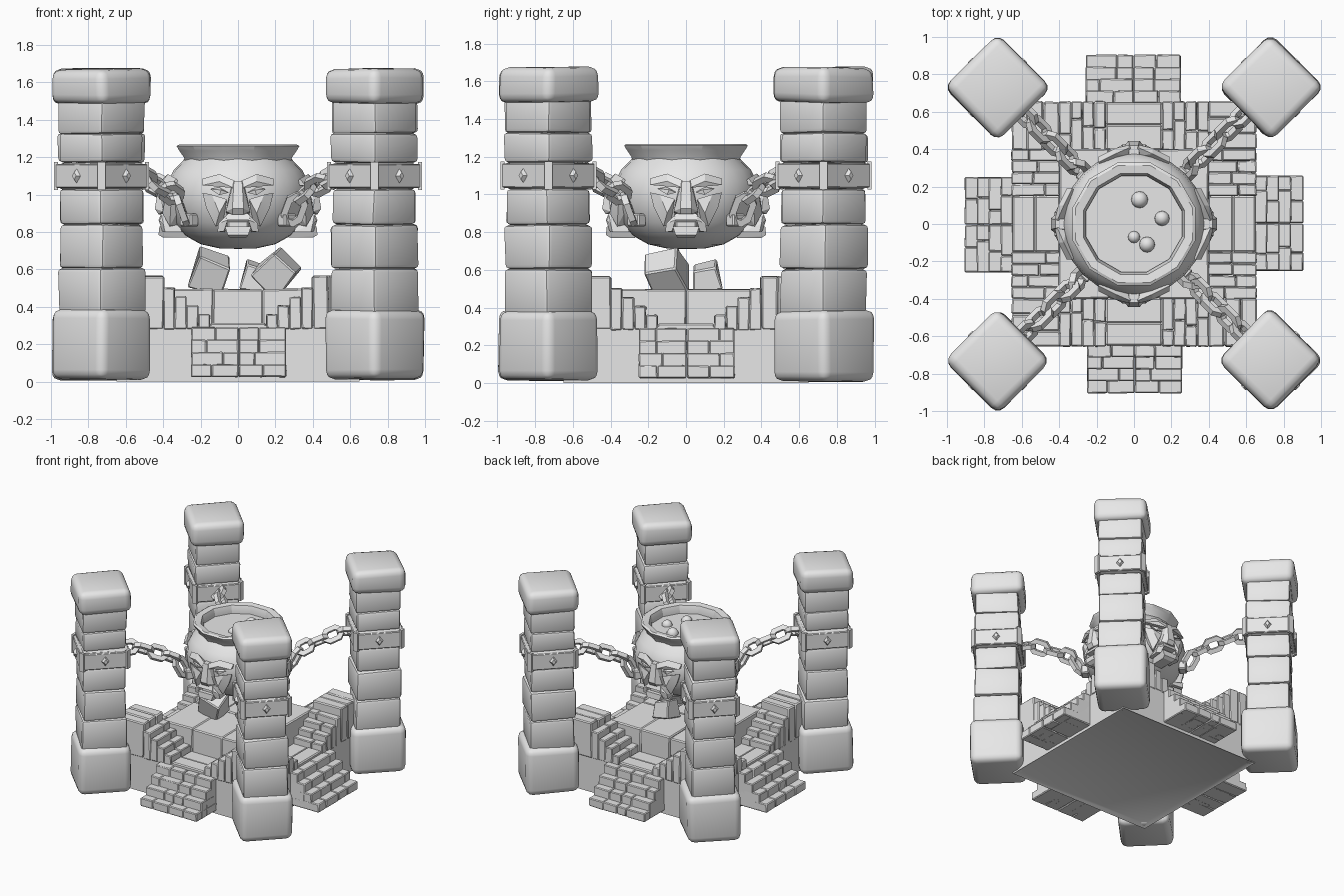
import bpy, bmesh, math, random
from mathutils import Matrix, Vector

if "Cube" in bpy.data.objects:
    bpy.data.objects.remove(bpy.data.objects["Cube"])

random.seed(4)
T, R = Matrix.Translation, Matrix.Rotation
stone = bpy.data.materials.new("grey stone")
stone.diffuse_color = (0.8, 0.8, 0.8, 1)
stone.use_nodes = True
stone.node_tree.nodes["Principled BSDF"].inputs["Base Color"].default_value = stone.diffuse_color
QUARTERS = [R(k * math.pi / 2, 4, 'Z') for k in range(4)]


def merge(bm, part, mat):
    """Add a finished piece to a part's mesh."""
    bmesh.ops.recalc_face_normals(part, faces=part.faces)
    part.transform(mat)
    me = bpy.data.meshes.new("piece")
    part.to_mesh(me)
    part.free()
    bm.from_mesh(me)
    bpy.data.meshes.remove(me)


def box(bm, lo, hi, mat=Matrix(), bevel=0.008, seg=1, jit=0.0):
    """Bevelled stone block between two corners."""
    p = bmesh.new()
    bmesh.ops.create_cube(p, size=1)
    for v in p.verts:
        v.co = Vector([(l + h) / 2 + c * (h - l) for l, h, c in zip(lo, hi, v.co)])
        v.co += Vector([random.uniform(-jit, jit) for _ in range(3)])
    if bevel:
        bmesh.ops.bevel(p, geom=p.edges[:], offset=bevel, segments=seg, profile=0.5, affect='EDGES')
    merge(bm, p, mat)


def hull(bm, pts, mat=Matrix(), mirror=False):
    """Faceted convex piece, optionally mirrored in x."""
    for s in ((1, -1) if mirror else (1,)):
        p = bmesh.new()
        for x, y, z in pts:
            p.verts.new((x * s, y, z))
        bmesh.ops.convex_hull(p, input=p.verts[:])
        merge(bm, p, mat)


def lathe(bm, profile, n, turn=0.0):
    """Revolve (radius, z) points about z; ends at radius 0 close up."""
    p = bmesh.new()
    rings = []
    for r, z in profile:
        rings.append([p.verts.new((r * math.sin(turn + 2 * math.pi * i / n),
                                   r * math.cos(turn + 2 * math.pi * i / n), z)) for i in range(n)])
    for a, b in zip(rings, rings[1:]):
        for i in range(n):
            p.faces.new((a[i], a[(i + 1) % n], b[(i + 1) % n], b[i]))
    bmesh.ops.remove_doubles(p, verts=p.verts[:], dist=1e-5)
    merge(bm, p, Matrix())


def link(bm, a, b, roll, width=0.06, bar=0.017):
    """Angular chain link with square bars reaching from a to b."""
    a, b = Vector(a), Vector(b)
    h = (b - a).length / 2 + 0.022
    p = bmesh.new()
    outline = [(h, .4), (h * .55, 1), (-h * .55, 1), (-h, .4), (-h, -.4), (-h * .55, -1), (h * .55, -1), (h, -.4)]
    rings = []
    for x, w in outline:
        o, i = Vector((x, w * width)), Vector((x * (1 - 2 * bar / h), w * (width - 2 * bar)))
        rings.append([p.verts.new((q.x, q.y, z)) for q, z in ((o, bar), (o, -bar), (i, -bar), (i, bar))])
    for k in range(8):
        for j in range(4):
            p.faces.new((rings[k][j], rings[k][(j + 1) % 4], rings[(k + 1) % 8][(j + 1) % 4], rings[(k + 1) % 8][j]))
    aim = (b - a).to_track_quat('X', 'Z').to_matrix().to_4x4()
    merge(bm, p, T((a + b) / 2) @ aim @ R(roll, 4, 'X'))


def finish(bm, name, angle=35):
    me = bpy.data.meshes.new(name)
    bm.to_mesh(me)
    bm.free()
    me.materials.append(stone)
    ob = bpy.data.objects.new(name, me)
    bpy.context.collection.objects.link(ob)
    bpy.ops.object.select_all(action='DESELECT')
    ob.select_set(True)
    bpy.context.view_layer.objects.active = ob
    bpy.ops.object.shade_smooth_by_angle(angle=math.radians(angle))


# Platform with a recessed underside
bm = bmesh.new()
bmesh.ops.create_cube(bm, size=1, matrix=T((0, 0, .15)) @ Matrix.Diagonal((1.3, 1.3, .3, 1)))
bottom = [f for f in bm.faces if f.normal.z < -.9]
bmesh.ops.inset_region(bm, faces=bottom, thickness=.05)
bmesh.ops.translate(bm, verts=bottom[0].verts[:], vec=(0, 0, .02))
finish(bm, "platform")

# Raised centre floor
bm = bmesh.new()
for i in range(3):
    for j in range(2):
        x, y = -.4 + i * .8 / 3, -.4 + j * .4
        box(bm, (x, y, .28), (x + .8 / 3, y + .4, .495), jit=.004)
finish(bm, "centre_floor")

# Inner steps climbing from each landing to the corner blocks
bm = bmesh.new()
for M in QUARTERS:
    box(bm, (-.15, -.65, .28), (.15, -.53, .315), M)
    box(bm, (-.15, -.53, .28), (.15, -.395, .31), M)
    for s in (-1, 1):
        for k in range(4):
            a, b = sorted((s * (.15 + .0625 * k), s * (.2125 + .0625 * k)))
            cut = random.uniform(-.57, -.47)
            top = .36 + .047 * k
            box(bm, (a, -.655, .28), (b, cut, top), M, .006, jit=.003)
            box(bm, (a, cut, .28), (b, -.395, top), M, .006, jit=.003)
    # corner block made of upright slabs
    for k in range(3):
        x = .4 + .085 * k
        box(bm, (x, -.655, .28), (x + .085, -.395, .565), M, .008, jit=.004)
finish(bm, "inner_steps")

# Outer stairs on the four sides
bm = bmesh.new()
for M in QUARTERS:
    for k in range(4):
        y = -.905 + .064 * k
        for x in (-.25, .005):
            cut = x + random.uniform(.08, .18)
            for a, b in ((x, cut), (cut, x + .253)):
                box(bm, (a, y, .025), (b, -.645, .093 + .066 * k), M, .006, jit=.002)
finish(bm, "outer_stairs")

# Corner pillars: foot, shaft blocks, cap, studded band
foot, shaft, cap, band, stud = [bmesh.new() for _ in range(5)]
LEVELS = [.36, .605, .84, 1.03, 1.17, 1.325, 1.52]
for M in QUARTERS:
    P = M @ T((.73, -.73, 0)) @ R(math.pi / 4, 4, 'Z')
    box(foot, (-.2, -.2, .01), (.2, .2, .385), P, .05, 3, .006)
    box(cap, (-.2, -.2, 1.485), (.2, .2, 1.675), P, .05, 3, .008)
    for lo, hi in zip(LEVELS, LEVELS[1:]):
        s = .166 + random.uniform(-.005, .005)
        box(shaft, (-s, -s, lo), (s, s, hi), P @ R(random.uniform(-.03, .03), 4, 'Z'), .022, 2, .005)
    for Q in QUARTERS:
        box(band, (-.165, -.187, 1.035), (.165, -.155, 1.165), P @ Q, .006)
        hull(band, [(x, y, z) for x, y in ((.15, -.18), (.18, -.15), (.165, -.195), (.195, -.165))
                    for z in (1.025, 1.175)], P @ Q)
        hull(stud, [(-.03, -.185, 1.1), (.03, -.185, 1.1), (0, -.185, 1.14), (0, -.185, 1.06),
                    (-.016, -.207, 1.1), (.016, -.207, 1.1), (0, -.207, 1.12), (0, -.207, 1.08)], P @ Q)
for b, n in ((foot, "pillar_feet"), (shaft, "pillar_shafts"), (cap, "pillar_caps"),
             (band, "pillar_bands"), (stud, "band_studs")):
    finish(b, n, 40)

# Cauldron body, rim and brew
bm = bmesh.new()
lathe(bm, [(0, .71), (.1, .713), (.2, .735), (.29, .785), (.345, .85), (.375, .93), (.385, 1.0),
           (.375, 1.07), (.345, 1.13), (.3, 1.175), (.28, 1.2)], 24)
finish(bm, "cauldron_body")
bm = bmesh.new()
lathe(bm, [(.285, 1.16), (.3, 1.2), (.325, 1.235), (.34, 1.26), (.325, 1.268),
           (.28, 1.262), (.265, 1.22), (.27, 1.16), (.285, 1.16)], 12, math.pi / 12)
finish(bm, "cauldron_rim", 25)
bm = bmesh.new()
lathe(bm, [(0, 1.2), (.275, 1.2)], 12, math.pi / 12)
for f in bm.faces:
    if f.normal.z < 0:
        f.normal_flip()
for x, y, r in ((.03, .13, .045), (.15, .03, .04), (.07, -.11, .042), (0, -.07, .032)):
    bmesh.ops.create_uvsphere(bm, u_segments=12, v_segments=8, radius=r, matrix=T((x, y, 1.2)))
finish(bm, "bubbling_brew")

# Carved faces on the four sides of the cauldron
bm = bmesh.new()
for M in QUARTERS:
    # brow ridges
    hull(bm, [(.015, -.36, 1.04), (.02, -.425, 1.035), (.02, -.41, 1.075), (.1, -.405, 1.07), (.1, -.375, 1.11),
              (.19, -.36, 1.05), (.19, -.33, 1.085), (.18, -.3, 1.05)], M, True)
    # nose bridge and nostrils
    hull(bm, [(.022, -.42, 1.07), (-.022, -.42, 1.07), (.03, -.36, 1.07), (-.03, -.36, 1.07),
              (.03, -.445, .925), (-.03, -.445, .925), (.065, -.4, .91), (-.065, -.4, .91),
              (.03, -.425, .895), (-.03, -.425, .895), (.06, -.34, .895), (-.06, -.34, .895)], M)
    # eyes
    hull(bm, [(.05, -.385, 1.01), (.09, -.397, 1.025), (.15, -.37, 1.03), (.1, -.392, .998),
              (.1, -.34, 1.01), (.1, -.36, 1.04)], M, True)
    # cheeks
    hull(bm, [(.06, -.395, .975), (.14, -.385, 1.0), (.19, -.35, 1.01), (.17, -.36, .93), (.1, -.405, .9),
              (.12, -.365, .83), (.08, -.32, .84), (.16, -.3, .95)], M, True)
    # upper lip arch
    hull(bm, [(-.055, -.41, .9), (.055, -.41, .9), (-.065, -.425, .865), (.065, -.425, .865),
              (-.06, -.33, .9), (.06, -.33, .9), (-.06, -.33, .86), (.06, -.33, .86)], M)
    hull(bm, [(.05, -.41, .9), (.055, -.425, .865), (.105, -.4, .845), (.11, -.39, .8), (.075, -.405, .805),
              (.05, -.33, .89), (.1, -.3, .8), (.07, -.3, .8)], M, True)
    # teeth and chin
    box(bm, (-.055, -.39, .82), (.055, -.32, .86), M, .006)
    hull(bm, [(x * s, y, z) for s in (1, -1) for x, y, z in
              ((.07, -.42, .83), (.055, -.425, .785), (.045, -.4, .77), (.07, -.27, .83), (.045, -.27, .77))], M)
finish(bm, "carved_faces", 20)

# Chains from pillar bands to cauldron, with anchor plates
bm = bmesh.new()
PATH = [(.88, 1.11), (.77, 1.115), (.66, 1.07), (.55, 1.03), (.46, .985), (.395, .86)]
for M in QUARTERS:
    D = M @ R(-math.pi / 4, 4, 'Z')
    for k, ((r0, z0), (r1, z1)) in enumerate(zip(PATH, PATH[1:])):
        ends = [D @ Vector((r, 0, z)) for r, z in ((r0, z0), (r1, z1))]
        link(bm, ends[0], ends[1], math.pi / 4 + (k % 2) * math.pi / 2)
    box(bm, (.34, -.045, .83), (.4, .045, .9), D)
finish(bm, "chains", 20)

# Loose rocks under the cauldron
bm = bmesh.new()
for x, y, z, s, rx, ry in ((-.15, -.1, .585, .085, .3, .3), (.21, -.1, .585, .09, .35, .75), (.1, .11, .56, .07, .15, .2)):
    box(bm, (-s, -s, -s), (s, s, s), T((x, y, z)) @ R(ry, 4, 'Y') @ R(rx, 4, 'X'), .008, 1, .015)
finish(bm, "rocks", 20)
